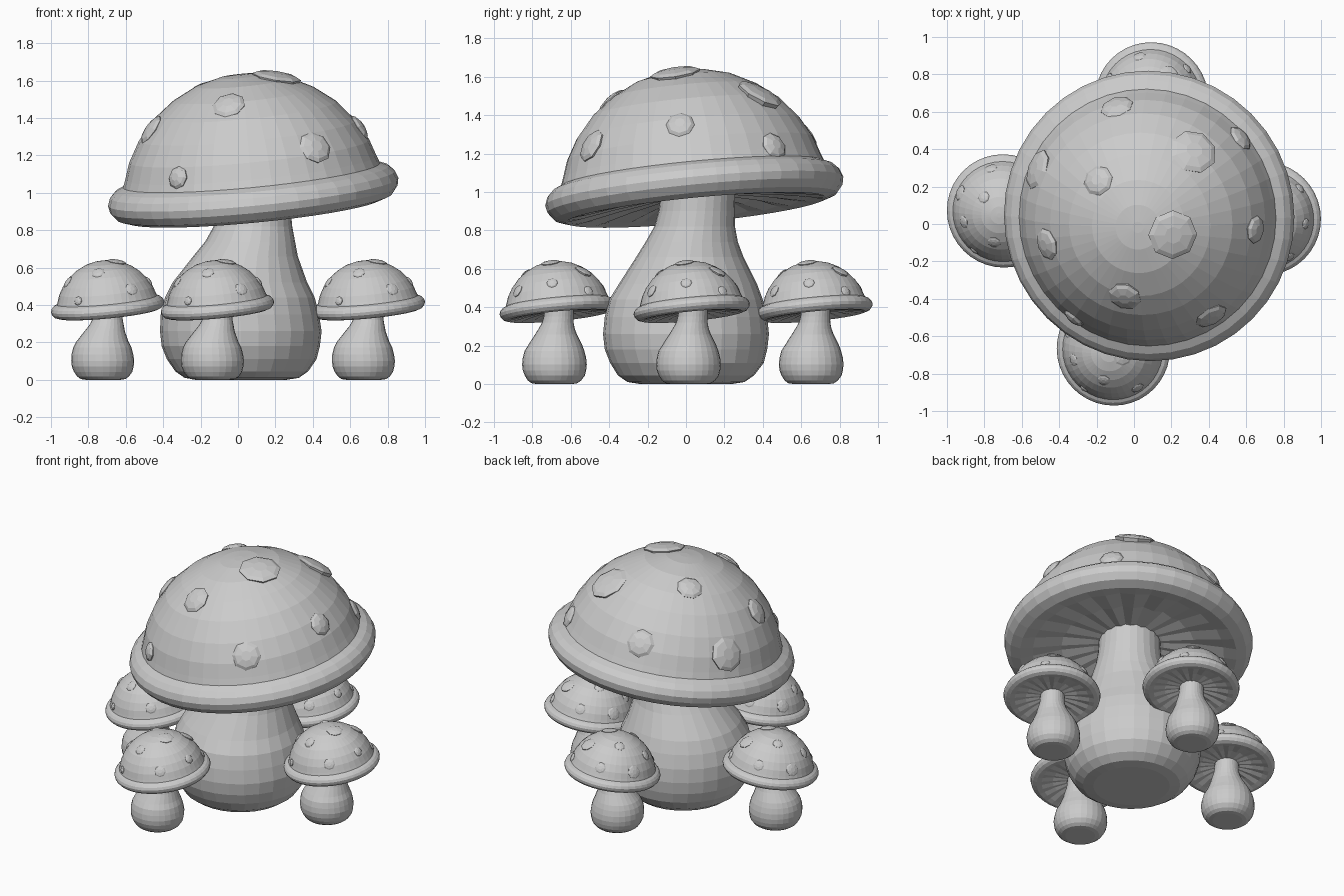
import bpy, bmesh, math
from mathutils import Vector, Matrix
from mathutils.bvhtree import BVHTree

if "Cube" in bpy.data.objects:
    bpy.data.objects.remove(bpy.data.objects["Cube"])


def loft(bm, rings, segs, mat=Matrix(), ridge=None):
    """Skin round rings (x, y, z, r); a ridge dict lifts every other vertex of a ring."""
    loops = []
    for i, (x, y, z, r) in enumerate(rings):
        k = (ridge or {}).get(i, 0)
        loops.append([bm.verts.new(mat @ Vector((
            x + r * math.cos(2 * math.pi * j / segs),
            y + r * math.sin(2 * math.pi * j / segs),
            z + (k if j % 2 else 0)))) for j in range(segs)])
    for a, b in zip(loops, loops[1:]):
        for j in range(segs):
            n = (j + 1) % segs
            bm.faces.new((a[j], a[n], b[n], b[j]))
    bm.faces.new(loops[0][::-1])
    bm.faces.new(loops[-1])


def to_mesh(bm, name):
    bmesh.ops.recalc_face_normals(bm, faces=bm.faces)
    me = bpy.data.meshes.new(name)
    bm.to_mesh(me)
    return me


# Stem: bulbous base narrowing and leaning to the top
bm = bmesh.new()
loft(bm, [(.02, 0, 0, .24), (.02, 0, .01, .305), (.02, 0, .045, .355),
          (.02, .005, .11, .4), (.015, 0, .18, .423),
          (.015, 0, .26, .432), (.01, 0, .35, .423), (.01, 0, .44, .4),
          (.01, .01, .52, .36), (.025, .015, .59, .32),
          (.04, .02, .66, .28), (.065, .03, .74, .24), (.08, .045, .82, .21),
          (.085, .055, .9, .198), (.09, .065, 1.02, .192)], 28)
stem = to_mesh(bm, "stem")

# Cap: gilled underside, rolled rim and dome, tilted
up = Vector((-.097, -.097, 1)).normalized()
tilt = Matrix.Translation((.083, .045, .985)) @ \
    Vector((0, 0, 1)).rotation_difference(up).to_matrix().to_4x4()
profile = [(.1, -.01), (.22, -.015), (.42, -.04), (.6, -.07), (.68, -.08),
           (.74, -.06), (.772, -.02), (.78, .02), (.765, .06), (.735, .09),
           (.69, .11), (.675, .15), (.645, .24), (.583, .35), (.49, .46),
           (.38, .545), (.25, .612), (.12, .646), (.03, .653)]
bm = bmesh.new()
loft(bm, [(0, 0, h, r) for r, h in profile], 40, tilt, {1: .01, 2: .018, 3: .01})
cap = to_mesh(bm, "cap")
tree = BVHTree.FromBMesh(bm)

# Spots: low octagonal domes seated on the cap (x, y, z, radius)
spots = [(.21, -.06, 1.64, .132), (.32, .39, 1.52, .127), (.57, .46, 1.24, .075),
         (-.09, .62, 1.29, .09), (-.19, .23, 1.55, .083), (-.51, .29, 1.2, .11),
         (-.47, -.11, 1.34, .088), (-.05, -.39, 1.47, .09),
         (.41, -.49, 1.24, .092), (.65, -.03, 1.35, .075), (-.32, -.50, 1.08, .062)]
bm = bmesh.new()
for x, y, z, r in spots:
    p, n, *_ = tree.find_nearest(Vector((x, y, z)))
    seat = Matrix.Translation(p) @ n.to_track_quat('Z', 'Y').to_matrix().to_4x4()
    loft(bm, [(0, 0, -.03, r * .9), (0, 0, 0, r), (0, 0, .013, r * .8),
              (0, 0, .023, r * .35)], 8, seat)
spot_mesh = to_mesh(bm, "spots")

# One large mushroom and four small copies around it
places = {"large": (0, 0, 1), "left": (-.729, .053, .39), "right": (.665, .013, .39),
          "front": (-.142, -.685, .39), "back": (.063, .652, .39)}
for label, (x, y, s) in places.items():
    for part, me in (("stem", stem), ("cap", cap), ("cap_spots", spot_mesh)):
        ob = bpy.data.objects.new(f"{label}_mushroom_{part}", me)
        ob.location = (x, y, 0)
        ob.scale = (s, s, s)
        bpy.context.collection.objects.link(ob)
